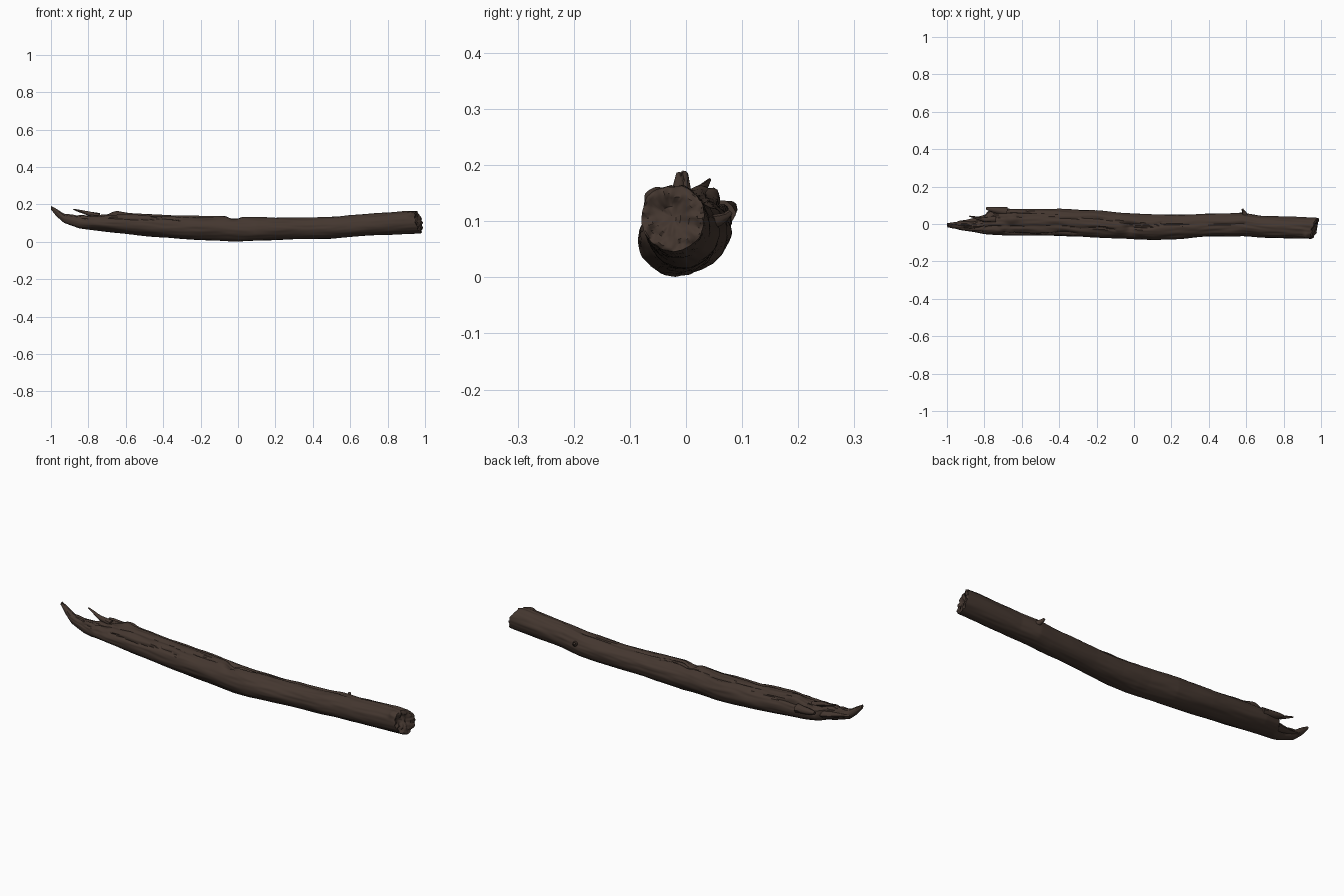
import bpy, bmesh, math
from mathutils import Vector, noise

if "Cube" in bpy.data.objects:
    bpy.data.objects.remove(bpy.data.objects["Cube"])

bark = bpy.data.materials.new("dark brown bark")
bark.diffuse_color = (0.058, 0.038, 0.029, 1)
bark.use_nodes = True
bark.node_tree.nodes["Principled BSDF"].inputs["Base Color"].default_value = bark.diffuse_color

# Log stations along the length: x, then (low, high) edges
SIDE = [(-1, .172, .19), (-.97, .135, .175), (-.93, .10, .148), (-.85, .072, .138),
        (-.72, .055, .145), (-.6, .042, .155), (-.4, .022, .143), (-.2, .01, .138),
        (0, .002, .136), (.2, .01, .127), (.5, .018, .135), (.7, .033, .148),
        (.9, .043, .163), (.97, .047, .163)]
PLAN = [(-1, -.012, .004), (-.93, -.032, .014), (-.86, -.042, .014), (-.81, -.052, .03),
        (-.78, -.056, .07), (-.7, -.06, .083), (-.4, -.065, .08), (-.2, -.07, .074),
        (-.05, -.078, .056), (.1, -.086, .05), (.25, -.078, .05), (.4, -.067, .055),
        (.58, -.066, .06), (.68, -.073, .044), (.97, -.08, .034)]


def sample(table, x):
    for a, b in zip(table, table[1:]):
        if x <= b[0]:
            t = max(0, (x - a[0]) / (b[0] - a[0]))
            return [a[i] + (b[i] - a[i]) * t for i in (1, 2)]
    return table[-1][1:]


def bump(v, centre, width):
    return math.exp(-((v - centre) / width) ** 2)


def smooth(v, a, b):
    t = min(1, max(0, (v - a) / (b - a)))
    return t * t * (3 - 2 * t)


def finish(bm, name):
    bmesh.ops.recalc_face_normals(bm, faces=bm.faces)
    mesh = bpy.data.meshes.new(name)
    bm.to_mesh(mesh)
    bm.free()
    mesh.materials.append(bark)
    ob = bpy.data.objects.new(name, mesh)
    bpy.context.collection.objects.link(ob)
    bpy.context.view_layer.objects.active = ob
    ob.select_set(True)
    bpy.ops.object.shade_smooth_by_angle(angle=math.radians(45))
    ob.select_set(False)


def skin(bm, rings):
    n = len(rings[0])
    for a, b in zip(rings, rings[1:]):
        for i in range(n):
            bm.faces.new((a[i], a[(i + 1) % n], b[(i + 1) % n], b[i]))
    bm.faces.new(rings[0])
    bm.faces.new(rings[-1])


def log_point(x, ang, k):
    """Surface point; k shrinks the ring to make the broken end face."""
    z0, z1 = sample(SIDE, x)
    y0, y1 = sample(PLAN, x)
    c, s = math.cos(ang), math.sin(ang)
    torn = smooth(-x, .55, .85)
    up = max(0, s)
    # long bark ridges, broad swells and rough torn wood
    r = 1 + .05 * noise.noise((x * 5, c * 1.5, s * 1.5))
    r += (.03 + .05 * up) * noise.noise((x * 9, c * 5, s * 5 + 7))
    r += torn * .25 * up * noise.noise((x * 22, c * 4, s * 4))
    # wandering cracks along the upper side
    for a0, lo, hi in ((1.9, -.8, -.1), (1.2, -.75, .15), (2.5, -.7, -.3), (1.5, .0, .6), (.8, -.85, -.4)):
        if lo < x < hi:
            r -= .1 * bump(ang, a0 + .3 * noise.noise((x * 6, a0, 0)), .08)
    # notch where a branch broke off, and the ragged lump
    r -= .38 * bump(x, -.02, .03) * bump(ang, 1.65, .5)
    r += .35 * bump(x, -.65, .04) * bump(ang, 1.25, .35)
    r += .16 * bump(x, .94, .025) * bump(ang, 2.3, .3)
    r *= k
    y = (y0 + y1) / 2 + (y1 - y0) / 2 * c * r
    z = (z0 + z1) / 2 + (z1 - z0) / 2 * s * r
    slant = smooth(x, .87, .965)
    px = x + slant * (.3 * (y + .02) - .2 * (z - .1))
    px += slant * .012 * noise.noise((y * 60, z * 60, 3))
    if k < 1:
        px -= .022 * bump(z, .115, .025) * bump(y, -.035, .03)
        px += .006 * noise.noise((y * 90, z * 90, 9))
    return px, y, max(0, z)


# Main log
bm = bmesh.new()
N, L = 72, 300
stations = [(-1 + 1.968 * i / L, 1) for i in range(L + 1)]
stations += [(.97, k) for k in (.95, .88, .78, .66, .52, .38, .24, .1)]
skin(bm, [[bm.verts.new(log_point(x, (2 * math.pi * j / N - math.pi / 2), k))
           for j in range(N)] for x, k in stations])
finish(bm, "log")


def splinter(name, pts, sides=10):
    """Bent tapering sliver through points (x, y, z, radius)."""
    bm = bmesh.new()
    rings = []
    for i, p in enumerate(pts):
        a, b = pts[max(0, i - 1)], pts[min(len(pts) - 1, i + 1)]
        q = (Vector(b[:3]) - Vector(a[:3])).to_track_quat('Z', 'Y')
        ring = []
        for j in range(sides):
            t = 2 * math.pi * j / sides
            rad = p[3] * (1 + .3 * noise.noise((j * 1.7, i * .9, p[0] * 9)))
            ring.append(bm.verts.new(Vector(p[:3]) + q @ Vector((math.cos(t) * rad, math.sin(t) * rad, 0))))
        rings.append(ring)
    skin(bm, rings)
    finish(bm, name)


# Torn slivers at the broken end
splinter("upper_splinter", [(-.74, .025, .138, .016), (-.8, .022, .152, .011),
                            (-.845, .034, .163, .007), (-.88, .042, .174, .003)])
splinter("back_splinter", [(-.68, .065, .115, .022), (-.74, .074, .12, .017),
                           (-.77, .08, .124, .012), (-.79, .083, .127, .006)])
splinter("low_splinter", [(-.76, .03, .10, .025), (-.83, .022, .105, .017),
                          (-.89, .014, .115, .01), (-.94, .012, .125, .004)])
splinter("tip_splinter", [(-.88, -.01, .11, .022), (-.94, -.012, .137, .016),
                          (-.97, -.012, .163, .011), (-.995, -.013, .184, .005)])

# Small twig stub on the back
splinter("twig_stub", [(.6, .03, .095, .016), (.59, .058, .102, .012),
                       (.585, .07, .108, .008), (.58, .078, .116, .006)])
